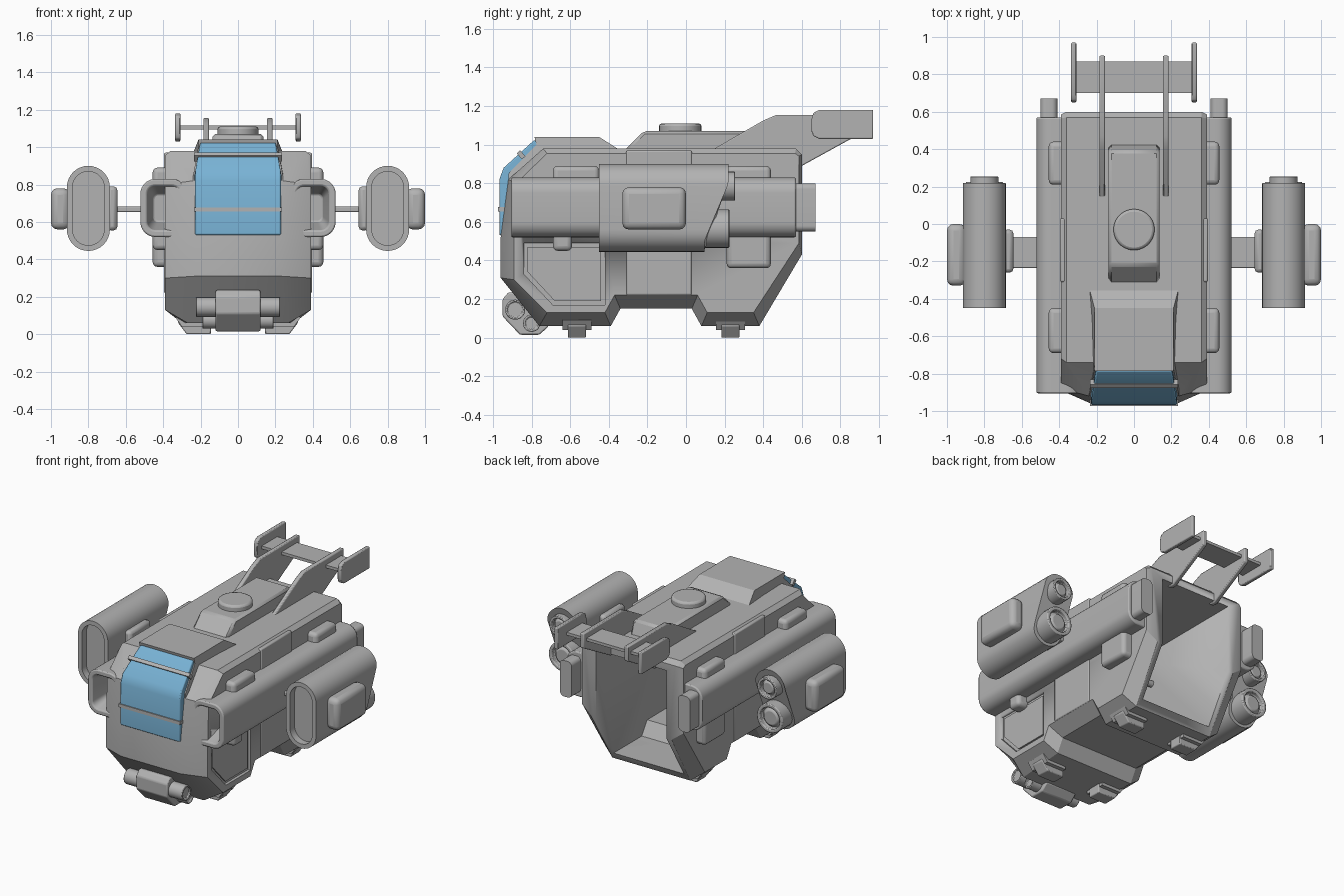
import bpy, bmesh, math
from mathutils import Vector

if "Cube" in bpy.data.objects:
    bpy.data.objects.remove(bpy.data.objects["Cube"])


def material(name, color):
    m = bpy.data.materials.new(name)
    m.use_nodes = True
    m.diffuse_color = (*color, 1)
    m.node_tree.nodes["Principled BSDF"].inputs["Base Color"].default_value = (*color, 1)
    return m


GREY = material("hull_grey", (0.45, 0.45, 0.45))
GLASS = material("window_blue", (0.19, 0.45, 0.67))


def finish(name, bm, mat=GREY, bevel=0, mirror=False, segments=2):
    bmesh.ops.recalc_face_normals(bm, faces=bm.faces)
    me = bpy.data.meshes.new(name)
    bm.to_mesh(me)
    bm.free()
    ob = bpy.data.objects.new(name, me)
    bpy.context.collection.objects.link(ob)
    me.materials.append(mat)
    bpy.ops.object.select_all(action='DESELECT')
    ob.select_set(True)
    bpy.context.view_layer.objects.active = ob
    bpy.ops.object.shade_smooth_by_angle(angle=math.radians(32))
    if bevel:
        b = ob.modifiers.new("bevel", 'BEVEL')
        b.width, b.segments, b.angle_limit = bevel, segments, math.radians(35)
    if mirror:
        ob.modifiers.new("mirror", 'MIRROR')
    return ob


def loft(loops):
    bm = bmesh.new()
    rings = [[bm.verts.new(p) for p in loop] for loop in loops]
    n = len(rings[0])
    for a, b in zip(rings, rings[1:]):
        for i in range(n):
            j = (i + 1) % n
            bm.faces.new((a[i], a[j], b[j], b[i]))
    bm.faces.new(rings[0])
    bm.faces.new(rings[-1])
    bmesh.ops.recalc_face_normals(bm, faces=bm.faces)
    return bm


def prism(axis, pts, a, b):
    """Extrude a flat profile along one axis from a to b."""
    place = {'x': lambda p, t: (t, p[0], p[1]),
             'y': lambda p, t: (p[0], t, p[1]),
             'z': lambda p, t: (p[0], p[1], t)}[axis]
    return loft([[place(p, t) for p in pts] for t in (a, b)])


def box(x0, x1, y0, y1, z0, z1):
    return prism('x', [(y0, z0), (y1, z0), (y1, z1), (y0, z1)], x0, x1)


def rounded(x0, x1, z0, z1, r, n=8):
    pts = []
    for k, (cx, cz) in enumerate([(x1 - r, z1 - r), (x0 + r, z1 - r), (x0 + r, z0 + r), (x1 - r, z0 + r)]):
        for i in range(n + 1):
            t = math.pi / 2 * (k + i / n)
            p = (cx + r * math.cos(t), cz + r * math.sin(t))
            if not pts or math.dist(p, pts[-1]) > 1e-4:
                pts.append(p)
    if math.dist(pts[0], pts[-1]) < 1e-4:
        pts.pop()
    return pts


def circle(cx, cz, r):
    return rounded(cx - r, cx + r, cz - r, cz + r, r, 7)


def recess(bm, direction, rim, depth, scale=1):
    """Sink a hollow into the end cap facing a direction."""
    d = Vector(direction)
    bm.normal_update()
    cap = max((f for f in bm.faces if f.normal.dot(d) > 0.8), key=lambda f: f.calc_area())
    bmesh.ops.inset_region(bm, faces=[cap], thickness=rim)
    cap = bmesh.ops.extrude_discrete_faces(bm, faces=[cap])["faces"][0]
    c = cap.calc_center_median()
    for v in cap.verts:
        v.co = c + (v.co - c) * scale - d * depth
    return bm


def cut(ob, cutters):
    for c in cutters:
        c.hide_render = True
        m = ob.modifiers.new("cut", 'BOOLEAN')
        m.operation, m.solver, m.object = 'DIFFERENCE', 'EXACT', c
    bpy.context.view_layer.update()
    me = bpy.data.meshes.new_from_object(ob.evaluated_get(bpy.context.evaluated_depsgraph_get()))
    ob.modifiers.clear()
    ob.data = me
    for c in cutters:
        bpy.data.objects.remove(c)


# Hull: centre outline, its half width, and the chamfered side outline
shape = [((-.96, .31), .23, (-.89, .30)), ((-.76, .06), .27, (-.72, .13)),
         ((-.39, .06), .30, (-.42, .13)), ((-.34, .15), .30, (-.37, .22)),
         ((.03, .15), .30, (.06, .22)), ((.08, .06), .30, (.11, .13)),
         ((.38, .06), .30, (.35, .13)), ((.60, .43), .31, (.585, .49)),
         ((.60, .95), .36, (.585, .94)), ((.57, .98), .36, (.565, .955)),
         ((-.74, .98), .36, (-.72, .955)), ((-.92, .82), .24, (-.88, .80)),
         ((-.96, .52), .23, (-.89, .52))]
hull = finish("hull", loft([[(-.39, *i) for o, w, i in shape], [(-w, *o) for o, w, i in shape],
                            [(w, *o) for o, w, i in shape], [(.39, *i) for o, w, i in shape]]))
cavity = finish("cavity_cutter", prism('x', [(-.3, .2), (.04, .2), (.1, .11), (.8, .11), (.8, .9), (-.3, .9)], -.27, .27))
panel = finish("panel_cutter", prism('x', [(-.84, .49), (-.84, .33), (-.69, .17), (-.42, .17), (-.42, .49)], .37, .5),
               mirror=True)
cut(hull, [cavity, panel])
finish("side_panel", prism('x', [(-.82, .47), (-.82, .34), (-.68, .19), (-.44, .19), (-.44, .47)], .36, .38), mirror=True)
finish("side_door", box(.35, .396, -.31, .03, .22, .97), bevel=.008, mirror=True)

# Cockpit canopy, window and window bars
canopy = prism('x', [(-.925, .52), (-.92, .85), (-.775, 1.0), (-.785, 1.04), (-.45, 1.04),
                     (-.34, .97), (-.6, .9), (-.8, .6)], -.24, .24)
glass = prism('x', [(-.967, .53), (-.967, .82), (-.945, .88), (-.785, 1.025), (-.75, 1.0),
                    (-.91, .85), (-.925, .53)], -.23, .23)
for bm in (canopy, glass):
    for v in bm.verts:
        if v.co.z > .99:
            v.co.x *= .88
finish("canopy", canopy)
finish("cockpit_window", glass, GLASS, bevel=.008)
finish("lower_window_bar", box(-.236, .236, -.974, -.92, .655, .678))
finish("upper_window_bar", prism('x', [(-.877, .955), (-.859, .971), (-.832, .94), (-.85, .924)], -.235, .235))

# Roof housing and turret
roof = prism('x', [(-.33, .96), (-.22, 1.07), (.39, 1.07), (.43, .96)], -.135, .135)
finish("roof_housing", roof, bevel=.014, segments=1)
finish("turret_base", prism('z', circle(0, -.03, .11), 1.05, 1.11), bevel=.014)

# Tail fins, wing and end plates
finish("tail_strut", prism('x', [(.13, .97), (.40, 1.125), (.47, 1.155), (.90, 1.155), (.90, 1.055),
                                 (.60, .89), (.56, .89), (.5, .95)], .155, .185), bevel=.006, mirror=True)
finish("tail_wing", box(-.315, .315, .7, .87, 1.095, 1.115))
finish("wing_end_plate", prism('x', [(.69, 1.03), (.66, 1.045), (.65, 1.07), (.65, 1.13), (.66, 1.165), (.69, 1.18),
                                     (.97, 1.18), (.97, 1.03)], .308, .336), bevel=.006, mirror=True)

# Long side tubes with open intakes and rear stubs
tube = recess(prism('y', rounded(.275, .522, .52, .83, .08), -.905, .57), (0, -1, 0), .035, .16, .62)
finish("intake_tube", tube, mirror=True, bevel=.008)
finish("tube_stub", prism('y', rounded(.41, .5, .55, .8, .03), .5, .67), mirror=True)

# Boxes on the hull sides
for name, dims in {"rear_side_box": (.3, .456, .21, .44, .36, .89),
                   "front_side_box": (.36, .456, -.69, -.45, .7, .89),
                   "small_side_box": (.36, .456, -.69, -.59, .45, .6)}.items():
    finish(name, box(*dims), bevel=.025, mirror=True, segments=3)

# Outer nacelles with slanted tails, nozzles and side pods
nacelle = prism('y', rounded(.685, .915, .445, .9, .1149), -.45, .25)
for v in nacelle.verts:
    if v.co.y > 0:
        v.co.y = min(.22, .095 + max(0, v.co.z - .5) * .42)
recess(nacelle, (0, -1, 0), .03, .05)
finish("nacelle", nacelle, mirror=True)
for name, z, r, end in (("upper_nozzle", .785, .075, .255), ("lower_nozzle", .565, .1, .225)):
    bm = recess(prism('y', circle(.8, z, r), 0, end), (0, 1, 0), r * .25, .03)
    bm = recess(bm, (0, 1, 0), r * .12, -.02, .8)
    finish(name, bm, mirror=True, bevel=.008)
finish("nacelle_outer_pod", box(.9, 1.0, -.33, 0, .56, .78), bevel=.035, mirror=True, segments=3)
finish("nacelle_inner_mount", box(.645, .7, -.26, -.03, .555, .79), bevel=.02, mirror=True)
finish("nacelle_arm", box(.38, .66, -.235, -.07, .653, .682), bevel=.006, mirror=True)
finish("inner_axle", prism('x', circle(-.15, .667, .022), .2, .4), mirror=True)

# Nose lamp unit
finish("lamp_housing", prism('x', [(-.95, .2), (-.95, .11), (-.86, .015), (-.76, .015), (-.71, .06), (-.86, .235),
                                   (-.92, .235)], -.12, .12), bevel=.008)
for name, y, z, r, w in (("upper_lamp", -.885, .145, .052, .225), ("lower_lamp", -.8, .075, .045, .19)):
    finish(name, recess(prism('x', circle(y, z, r), .05, w), (1, 0, 0), .012, .012), mirror=True, bevel=.004)

# Landing feet wrapped round the lower corners
for name, y in (("front", -.565), ("rear", .23)):
    finish(name + "_foot", prism('y', [(.145, 0), (.275, 0), (.32, .06), (.32, .1), (.145, .1)], y - .047, y + .047),
           bevel=.006, mirror=True)
    finish(name + "_foot_mount", prism('y', [(.15, .04), (.3, .04), (.335, .09), (.3, .11), (.15, .11)],
                                       y - .075, y + .075), mirror=True)
